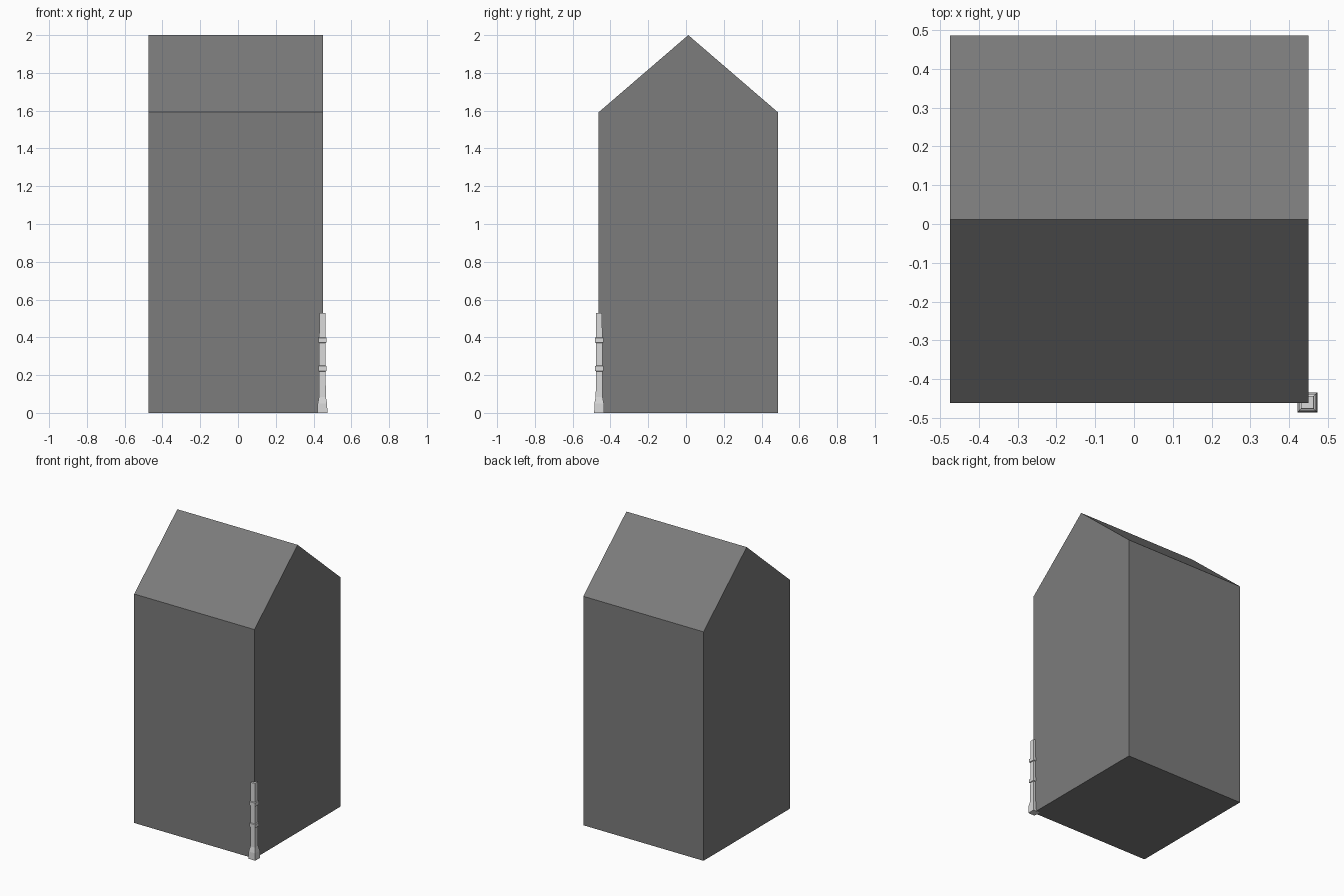
import bpy, bmesh

if "Cube" in bpy.data.objects:
    bpy.data.objects.remove(bpy.data.objects["Cube"])


def material(name, value):
    mat = bpy.data.materials.new(name)
    mat.diffuse_color = (value, value, value, 1)
    mat.use_nodes = True
    mat.node_tree.nodes["Principled BSDF"].inputs["Base Color"].default_value = mat.diffuse_color
    return mat


def add_object(name, bm, mat):
    bmesh.ops.recalc_face_normals(bm, faces=bm.faces)
    mesh = bpy.data.meshes.new(name)
    bm.to_mesh(mesh)
    bm.free()
    mesh.materials.append(mat)
    obj = bpy.data.objects.new(name, mesh)
    bpy.context.collection.objects.link(obj)
    return obj


wall_grey = material("wall grey", 0.2)
stone_grey = material("pale stone", 0.7)

X0, X1 = -0.475, 0.45
Y0, Y1 = -0.462, 0.486
EAVES, RIDGE, FLOOR = 1.592, 2.0, 0.53

# House body: gable profile extruded along x
bm = bmesh.new()
gable = [(Y0, 0), (Y1, 0), (Y1, EAVES), ((Y0 + Y1) / 2, RIDGE), (Y0, EAVES)]
face = bm.faces.new([bm.verts.new((X0, y, z)) for y, z in gable])
ext = bmesh.ops.extrude_face_region(bm, geom=[face])
verts = [v for v in ext["geom"] if isinstance(v, bmesh.types.BMVert)]
bmesh.ops.translate(bm, verts=verts, vec=(X1 - X0, 0, 0))
add_object("house_body", bm, wall_grey)

# Upper floor dividing the house inside
bm = bmesh.new()
bm.faces.new([bm.verts.new((x, y, FLOOR)) for x, y in
              ((X0, Y0), (X1, Y0), (X1, Y1), (X0, Y1))])
add_object("upper_floor", bm, wall_grey)

# Corner post: stacked square rings (half width, height)
rings = [(0.026, 0), (0.025, 0.05), (0.018, 0.085),
         (0.017, 0.22), (0.022, 0.223), (0.022, 0.247), (0.017, 0.25),
         (0.017, 0.37), (0.022, 0.373), (0.022, 0.397), (0.017, 0.40),
         (0.016, FLOOR)]
CX, CY = 0.447, -0.460
bm = bmesh.new()
loops = [[bm.verts.new((CX + sx * r, CY + sy * r, z))
          for sx, sy in ((-1, -1), (1, -1), (1, 1), (-1, 1))] for r, z in rings]
for low, high in zip(loops, loops[1:]):
    for i in range(4):
        j = (i + 1) % 4
        bm.faces.new((low[i], low[j], high[j], high[i]))
bm.faces.new(loops[0])
bm.faces.new(loops[-1])
add_object("corner_post", bm, stone_grey)
